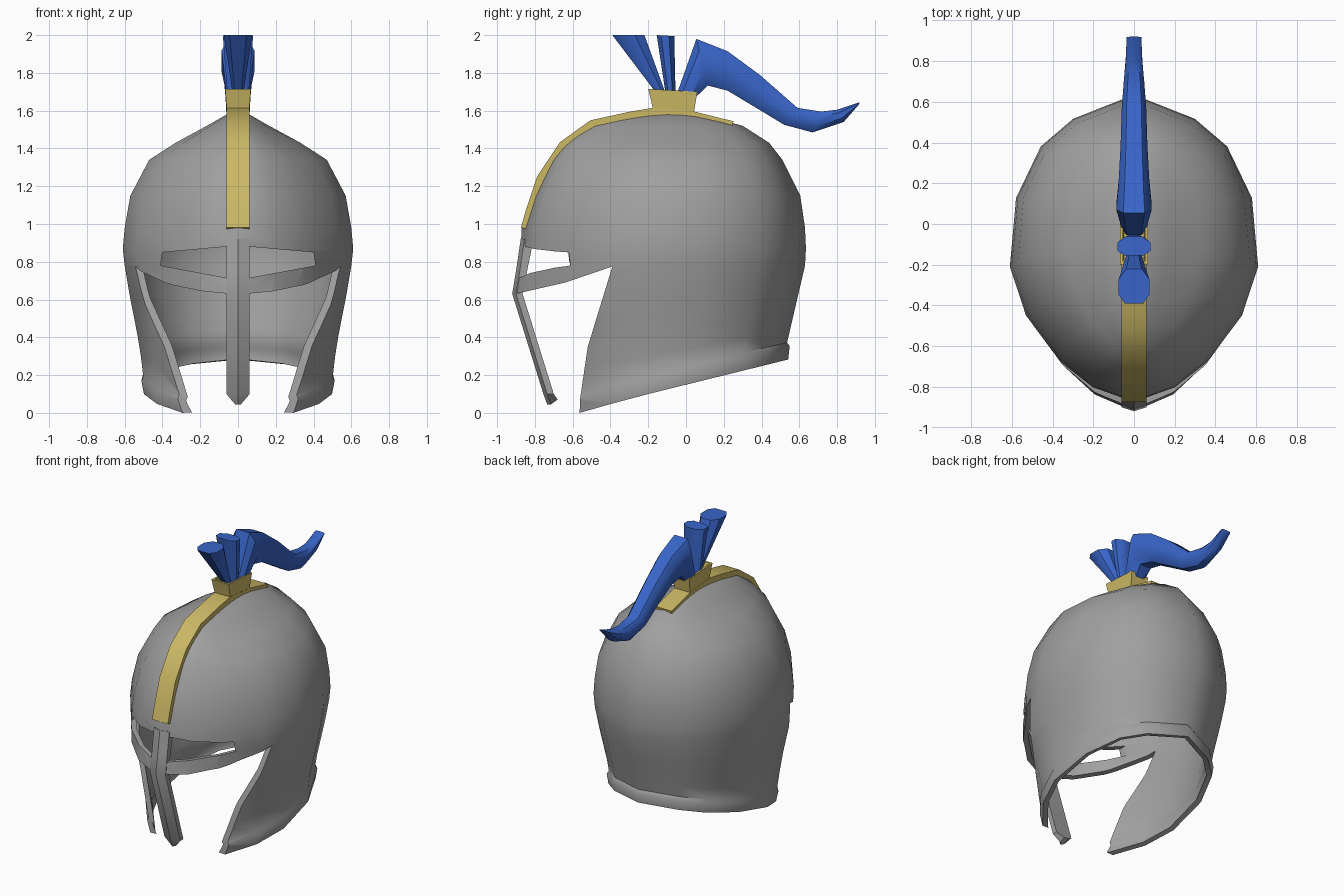
import bpy, bmesh
from mathutils import Vector

cube = bpy.data.objects.get("Cube")
if cube:
    bpy.data.objects.remove(cube, do_unlink=True)


def material(name, color):
    m = bpy.data.materials.new(name)
    m.use_nodes = True
    m.diffuse_color = (*color, 1)
    bsdf = m.node_tree.nodes["Principled BSDF"]
    bsdf.inputs["Base Color"].default_value = (*color, 1)
    bsdf.inputs["Roughness"].default_value = 0.6
    return m


STEEL = material("steel grey", (0.35, 0.35, 0.35))
GOLD = material("gold trim", (0.60, 0.48, 0.13))
BLUE = material("plume blue", (0.04, 0.13, 0.58))


def loft(name, rows, mat, cap_start=True, cap_end=True):
    """Skin closed rings of points into one object."""
    bm = bmesh.new()
    rings = [[bm.verts.new(p) for p in row] for row in rows]
    n = len(rings[0])
    for a, b in zip(rings, rings[1:]):
        for i in range(n):
            j = (i + 1) % n
            bm.faces.new((a[i], a[j], b[j], b[i]))
    if cap_start:
        bm.faces.new(rings[0])
    if cap_end:
        bm.faces.new(rings[-1])
    bmesh.ops.recalc_face_normals(bm, faces=bm.faces)
    mesh = bpy.data.meshes.new(name)
    bm.to_mesh(mesh)
    bm.free()
    ob = bpy.data.objects.new(name, mesh)
    bpy.context.collection.objects.link(ob)
    mesh.materials.append(mat)
    return ob


def finish(ob, angle):
    """Apply modifiers, then smooth while keeping sharp edges."""
    bpy.ops.object.select_all(action="DESELECT")
    ob.select_set(True)
    bpy.context.view_layer.objects.active = ob
    if ob.modifiers:
        bpy.ops.object.convert(target="MESH")
    bpy.ops.object.shade_smooth_by_angle(angle=angle)


# Helmet sizes by height: z, half width, front y, back y, centre y
SIZES = [
    (-0.15, 0.46, -0.69, 0.52, -0.18), (0.05, 0.485, -0.74, 0.53, -0.2),
    (0.35, 0.52, -0.83, 0.53, -0.2), (0.63, 0.575, -0.92, 0.595, -0.2),
    (0.78, 0.6, -0.895, 0.63, -0.21), (0.87, 0.61, -0.875, 0.635, -0.21),
    (0.98, 0.6, -0.87, 0.63, -0.2), (1.15, 0.57, -0.815, 0.605, -0.18),
    (1.34, 0.47, -0.725, 0.51, -0.15), (1.43, 0.33, -0.65, 0.44, -0.14),
    (1.52, 0.165, -0.53, 0.3, -0.12), (1.58, 0.06, -0.3, 0.08, -0.1),
]
# Egg-shaped outline, back to front on the left side
EGG = [(0, 1), (0.49, 0.86), (0.75, 0.7), (0.95, 0.4), (1, 0),
       (0.87, -0.36), (0.59, -0.7), (0.33, -0.89), (0, -1)]
EGG += [(-x, y) for x, y in EGG[-2:0:-1]]


def shell_point(ex, ey, z, grow=1.0):
    z0 = max(SIZES[0][0], min(z, SIZES[-1][0]))
    for a, b in zip(SIZES, SIZES[1:]):
        if z0 <= b[0]:
            t = (z0 - a[0]) / (b[0] - a[0])
            w, front, back, mid = [p + (q - p) * t for p, q in zip(a[1:], b[1:])]
            break
    reach = (back - mid) if ey > 0 else (mid - front)
    return Vector((ex * w * grow, mid + ey * reach * grow, z))


def hem(ex, ey):
    return 0.15 + 0.25 * shell_point(ex, ey, 0.2).y


# Shell rows: hem rim, slanted skirt, dome
rows = [[shell_point(x, y, hem(x, y), 1.015) for x, y in EGG],
        [shell_point(x, y, hem(x, y) + 0.07, 1.025) for x, y in EGG]]
for t in (1, 0.75, 0.5, 0.25):
    rows.append([shell_point(x, y, 0.63 + (hem(x, y) + 0.09 - 0.63) * t) for x, y in EGG])
for size in SIZES[3:]:
    rows.append([shell_point(x, y, size[0]) for x, y in EGG])
helmet = loft("helmet_shell", rows, STEEL, cap_start=False)
solid = helmet.modifiers.new("thickness", "SOLIDIFY")
solid.thickness = 0.035
solid.offset = -1


def cut(name, near, far):
    cutter = loft(name, [near, far], STEEL)
    cutter.hide_render = True
    mod = helmet.modifiers.new(name, "BOOLEAN")
    mod.operation = "DIFFERENCE"
    mod.solver = "EXACT"
    mod.object = cutter
    return cutter


# Face opening below the visor band, and the two eye slots
opening = [(-0.39, 0.775), (-0.64, 0.69), (-1.1, 0.585), (-1.1, -0.4),
           (-0.58, -0.4), (-0.56, 0.08), (-0.52, 0.35)]
cutters = [cut("face_cutter", [(-1, y, z) for y, z in opening],
               [(1, y, z) for y, z in opening])]
eye = [(0.06, 0.88), (0.40, 0.85), (0.41, 0.78), (0.06, 0.715)]
for side, label in ((1, "left"), (-1, "right")):
    cutters.append(cut(label + "_eye_cutter", [(side * x, -1.2, z) for x, z in eye],
                       [(side * x, -0.45, z) for x, z in eye]))
finish(helmet, 0.8)
for c in cutters:
    bpy.data.objects.remove(c, do_unlink=True)

# Nose guard: ridged bar with a pointed tip
nose = []
for y, z, w, lift in [(-0.875, 0.92, 0.06, 0), (-0.9, 0.75, 0.06, 0),
                      (-0.92, 0.63, 0.062, 0), (-0.755, 0.1, 0.062, 0),
                      (-0.735, 0.045, 0.015, 0.025)]:
    nose.append([(0, y, z), (w, y + 0.02, z), (w, y + 0.055, z + lift),
                 (-w, y + 0.055, z + lift), (-w, y + 0.02, z)])
finish(loft("nose_guard", nose, STEEL), 0.5)

# Gold strip along the ridge
path = [(-0.87, 0.98), (-0.845, 1.07), (-0.785, 1.25), (-0.665, 1.43), (-0.505, 1.545),
        (-0.3, 1.59), (-0.17, 1.612), (0.04, 1.592), (0.25, 1.54)]
strip = []
for i, (y, z) in enumerate(path):
    a, b = path[max(i - 1, 0)], path[min(i + 1, len(path) - 1)]
    tangent = Vector((0, b[0] - a[0], b[1] - a[1])).normalized()
    out = Vector((0, -tangent.z, tangent.y))
    p = Vector((0, y, z))
    strip.append([p + out * d + Vector((x, 0, 0))
                  for x, d in ((-0.062, 0.004), (0.062, 0.004), (0.062, -0.04), (-0.062, -0.04))])
finish(loft("ridge_strip", strip, GOLD), 0.5)


# Plume socket: flared box with a sunken top
def box_ring(w, y0, y1, z0, z1):
    return [(-w, y0, z0), (w, y0, z0), (w, y1, z1), (-w, y1, z1)]


socket = [box_ring(0.058, -0.165, 0.035, 1.54, 1.54), box_ring(0.06, -0.175, 0.04, 1.61, 1.58),
          box_ring(0.068, -0.2, 0.06, 1.715, 1.7), box_ring(0.055, -0.185, 0.045, 1.715, 1.7),
          box_ring(0.05, -0.17, 0.03, 1.66, 1.65)]
finish(loft("plume_socket", socket, GOLD), 0.5)

# Plume tufts: sections given by front/upper point, rear/lower point, half width
SECTION = [(0, 0.5), (0.3, 1), (0.75, 1), (1, 0.6)]
SECTION += [(t, -x) for t, x in reversed(SECTION)]


def tuft(name, sections):
    rings = []
    for yu, zu, yl, zl, w in sections:
        rings.append([(x * w, yl + (yu - yl) * t, zl + (zu - zl) * t) for t, x in SECTION])
    finish(loft(name, rings, BLUE), 0.7)


tuft("front_tuft", [(-0.14, 1.67, -0.1, 1.67, 0.025), (-0.39, 2.0, -0.22, 2.0, 0.075)])
tuft("middle_tuft", [(-0.105, 1.67, -0.055, 1.67, 0.055), (-0.155, 2.0, -0.062, 1.995, 0.08)])
tuft("rear_plume", [
    (-0.055, 1.67, 0.05, 1.67, 0.058), (0.055, 1.98, 0.115, 1.733, 0.087),
    (0.22, 1.915, 0.22, 1.706, 0.075), (0.39, 1.79, 0.37, 1.616, 0.066),
    (0.59, 1.615, 0.52, 1.525, 0.06), (0.715, 1.595, 0.67, 1.485, 0.05),
    (0.8, 1.605, 0.835, 1.54, 0.04), (0.92, 1.645, 0.915, 1.632, 0.036)])
